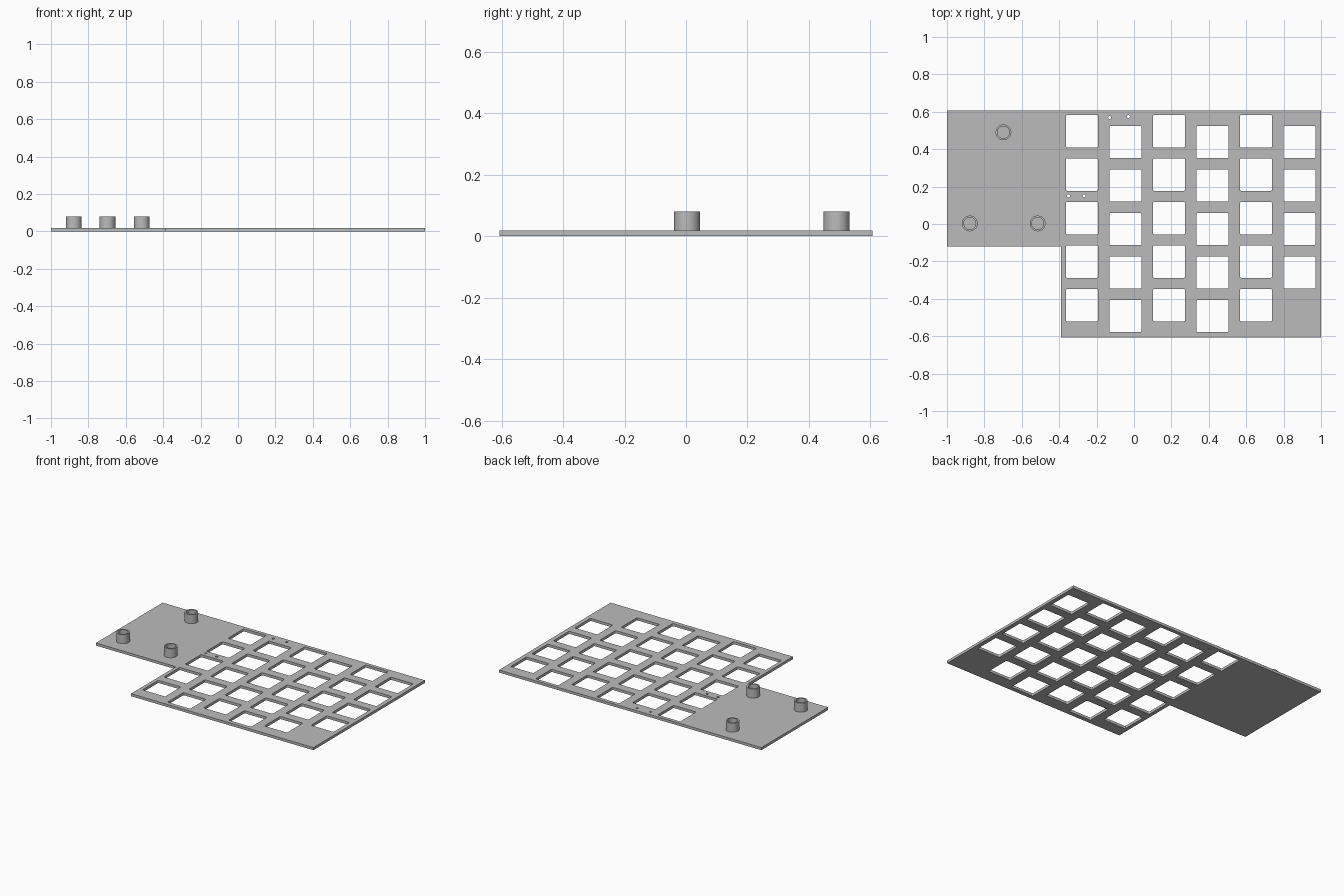
import bpy, bmesh
from mathutils import Matrix, Vector

default = bpy.data.objects.get("Cube")
if default:
    bpy.data.objects.remove(default, do_unlink=True)

THICK = 0.018      # plate thickness
PITCH = 0.2325     # key spacing
HOLE = 0.172       # switch opening width
POST_TOP = 0.08

grey = bpy.data.materials.new("plain_grey")
grey.use_nodes = True
colour = (0.5, 0.5, 0.5, 1)
grey.diffuse_color = colour
grey.node_tree.nodes["Principled BSDF"].inputs["Base Color"].default_value = colour


def make_object(name, bm):
    bmesh.ops.recalc_face_normals(bm, faces=bm.faces)
    mesh = bpy.data.meshes.new(name)
    bm.to_mesh(mesh)
    bm.free()
    mesh.materials.append(grey)
    obj = bpy.data.objects.new(name, mesh)
    bpy.context.collection.objects.link(obj)
    return obj


def select_only(obj):
    bpy.ops.object.select_all(action='DESELECT')
    obj.select_set(True)
    bpy.context.view_layer.objects.active = obj


def add_switch_cutter(bm, x, y):
    # square opening with slightly rounded corners
    part = bmesh.new()
    bmesh.ops.create_cube(part, size=1, matrix=Matrix.Diagonal((HOLE, HOLE, 0.2, 1)))
    upright = [e for e in part.edges if abs(e.verts[0].co.z - e.verts[1].co.z) > 0.1]
    bmesh.ops.bevel(part, geom=upright, offset=0.006, segments=3, profile=0.5, affect='EDGES')
    bmesh.ops.translate(part, verts=part.verts, vec=(x, y, 0))
    temp = bpy.data.meshes.new("temp")
    part.to_mesh(temp)
    part.free()
    bm.from_mesh(temp)
    bpy.data.meshes.remove(temp)


# L-shaped plate outline, extruded upward
bm = bmesh.new()
outline = [(-1, 0.607), (-1, -0.12), (-0.39, -0.12), (-0.39, -0.607), (1, -0.607), (1, 0.607)]
face = bm.faces.new([bm.verts.new((x, y, 0)) for x, y in outline])
raised = bmesh.ops.extrude_face_region(bm, geom=[face], use_keep_orig=True)["geom"]
bmesh.ops.translate(bm, verts=[g for g in raised if isinstance(g, bmesh.types.BMVert)],
                    vec=(0, 0, THICK))
plate = make_object("switch_plate", bm)

# Staggered switch openings and tiny pin holes
bm = bmesh.new()
for col in range(6):
    odd = col % 2
    for row in range(4 if col == 5 else 5):
        add_switch_cutter(bm, -0.278 + col * PITCH, 0.496 - odd * PITCH / 4 - row * PITCH)
for x, y in [(-0.13, 0.57), (-0.03, 0.575), (-0.35, 0.15), (-0.267, 0.15)]:
    bmesh.ops.create_cone(bm, cap_ends=True, segments=16, radius1=0.008, radius2=0.008,
                          depth=0.2, matrix=Matrix.Translation((x, y, 0)))
cutter = make_object("opening_cutter", bm)
cutter.hide_render = True

cut = plate.modifiers.new("openings", 'BOOLEAN')
cut.operation = 'DIFFERENCE'
cut.solver = 'EXACT'
cut.object = cutter
select_only(plate)
bpy.ops.object.modifier_apply(modifier="openings")
bpy.data.objects.remove(cutter, do_unlink=True)


# Hollow mounting posts, lathed from a wall profile
def post(name, x, y):
    bm = bmesh.new()
    profile = [(0.042, THICK), (0.042, POST_TOP), (0.032, POST_TOP), (0.032, THICK)]
    verts = [bm.verts.new((r, 0, z)) for r, z in profile]
    edges = [bm.edges.new(pair) for pair in zip(verts, verts[1:])]
    bmesh.ops.spin(bm, geom=verts + edges, cent=(0, 0, 0), axis=(0, 0, 1),
                   angle=6.283185, steps=48, use_merge=True)
    bmesh.ops.remove_doubles(bm, verts=bm.verts, dist=0.0001)
    bmesh.ops.recalc_face_normals(bm, faces=bm.faces)
    bmesh.ops.translate(bm, verts=bm.verts, vec=Vector((x, y, 0)))
    obj = make_object(name, bm)
    top = [p for p in obj.data.polygons if p.center.z > POST_TOP - 0.001]
    if top[0].normal.z < 0:
        obj.data.flip_normals()
    select_only(obj)
    bpy.ops.object.shade_smooth_by_angle()


post("left_post", -0.515, 0.003)
post("right_post", -0.878, 0.003)
post("rear_post", -0.698, 0.49)
